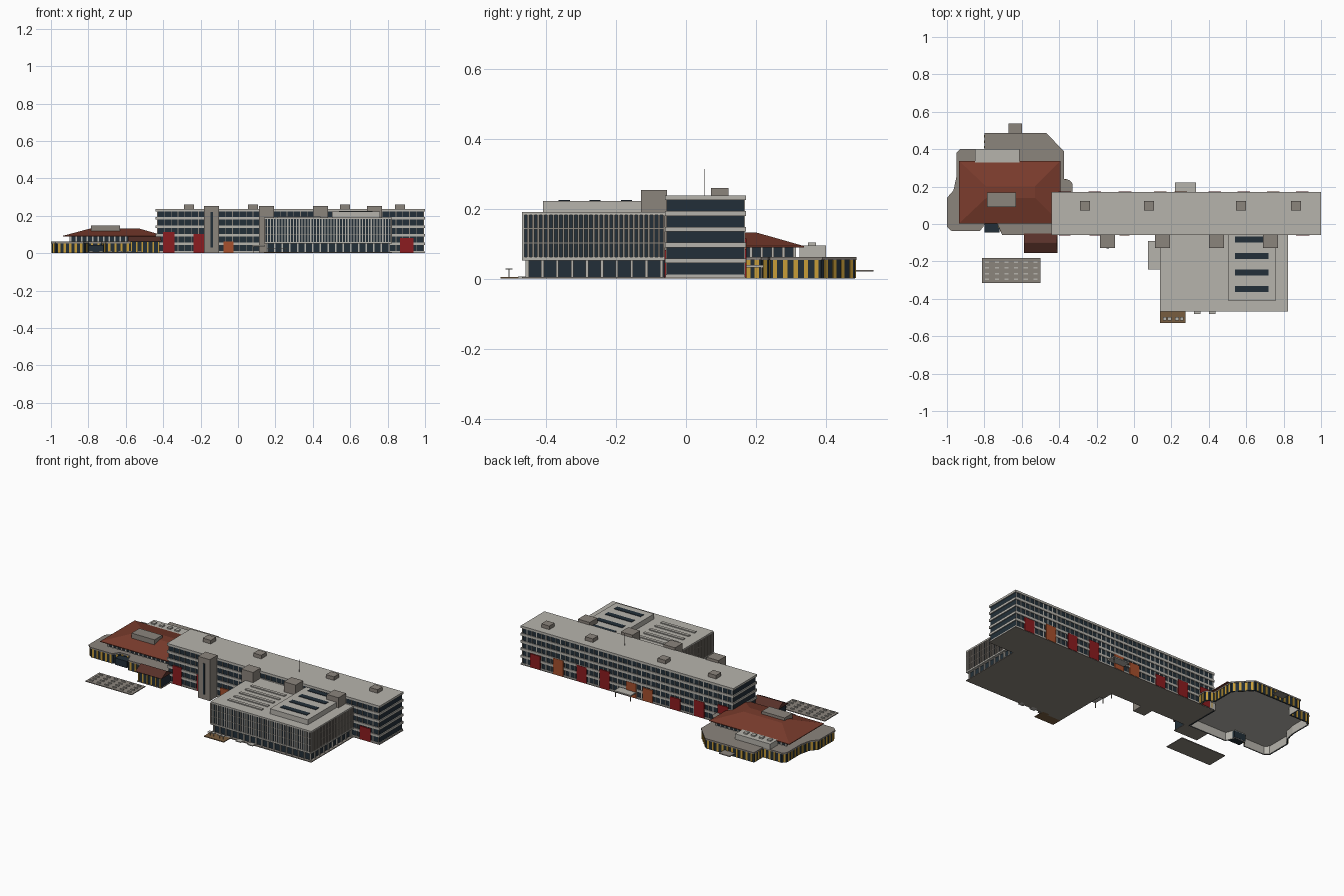
import bpy, bmesh, math
from mathutils import Matrix, Vector


def material(name, rgb):
    m = bpy.data.materials.new(name)
    m.diffuse_color = (*rgb, 1)
    return m


LIGHT = material("light concrete", (0.47, 0.455, 0.415))
GREY = material("warm grey", (0.26, 0.232, 0.202))
GLASS = material("dark glass", (0.016, 0.028, 0.040))
TILE = material("roof tile", (0.195, 0.045, 0.026))
YELLOW = material("yellow frame", (0.58, 0.34, 0.04))
RED = material("red panel", (0.26, 0.012, 0.014))
ORANGE = material("orange panel", (0.38, 0.08, 0.026))
DECK = material("timber deck", (0.19, 0.11, 0.05))
BROWN = material("dark brown roof", (0.095, 0.03, 0.022))


def finish(name, bm, mat):
    bmesh.ops.recalc_face_normals(bm, faces=bm.faces)
    me = bpy.data.meshes.new(name)
    bm.to_mesh(me)
    bm.free()
    me.materials.append(mat)
    ob = bpy.data.objects.new(name, me)
    bpy.context.collection.objects.link(ob)
    return ob


def add_box(bm, x0, x1, y0, y1, z0, z1, turn=0.0):
    m = (Matrix.Translation(((x0 + x1) / 2, (y0 + y1) / 2, (z0 + z1) / 2))
         @ Matrix.Rotation(turn, 4, 'Z') @ Matrix.Diagonal((x1 - x0, y1 - y0, z1 - z0, 1)))
    bmesh.ops.create_cube(bm, size=1, matrix=m)


def boxes(name, mat, items):
    bm = bmesh.new()
    for it in items:
        add_box(bm, *it)
    return finish(name, bm, mat)


def prism(name, mat, pts, z0, z1):
    bm = bmesh.new()
    f = bm.faces.new([bm.verts.new((x, y, z0)) for x, y in pts])
    r = bmesh.ops.extrude_face_region(bm, geom=[f])
    for v in r["geom"]:
        if isinstance(v, bmesh.types.BMVert):
            v.co.z = z1
    return finish(name, bm, mat)


def wall_strips(name, mat, pts, z0, z1, thick, width=None, pitch=0.032):
    # boxes along every edge of an outline: whole walls, or spaced posts when width is given
    bm = bmesh.new()
    for a, b in zip(pts, pts[1:] + pts[:1]):
        a, b = Vector(a), Vector(b)
        d = b - a
        n = max(1, round(d.length / pitch)) if width else 1
        w = (width or d.length) / 2
        for i in range(n):
            p = a + d * (i + 0.5) / n
            add_box(bm, p.x - w, p.x + w, p.y - thick / 2, p.y + thick / 2, z0, z1, math.atan2(d.y, d.x))
    return finish(name, bm, mat)


def hip(name, mat, base, z0, top, z1):
    # sloped roof between two rectangles (x0, x1, y0, y1)
    bm = bmesh.new()
    v = [bm.verts.new((r[i], r[j], z)) for r, z in ((base, z0), (top, z1))
         for i, j in ((0, 2), (1, 2), (1, 3), (0, 3))]
    for k in range(4):
        n = (k + 1) % 4
        bm.faces.new((v[k], v[n], v[n + 4], v[k + 4]))
    bm.faces.new(v[4:])
    bm.faces.new(v[3::-1])
    return finish(name, bm, mat)


def steps(a, b, pitch):
    n = max(1, round((b - a) / pitch))
    return [a + (b - a) * i / n for i in range(n + 1)]


# --- Long five-storey block ---
boxes("block_glass", GLASS, [(-0.434, 0.994, -0.054, 0.166, 0.003, 0.232)])
boxes("block_floor_bands", LIGHT,
      [(-0.44, 1.0, -0.06, 0.171, z, z + 0.014) for z in (0.044, 0.089, 0.134, 0.179)]
      + [(-0.44, 1.0, -0.06, 0.171, 0.224, 0.237), (-0.437, 0.997, -0.058, 0.169, 0.003, 0.011)])
boxes("block_base", GREY, [(-0.44, 1.0, -0.06, 0.171, 0, 0.004)])
boxes("block_front_columns", GREY, [(x - 0.0018, x + 0.0018, -0.057, -0.052, 0.004, 0.23)
                                    for x in steps(-0.43, 0.99, 0.036)])
boxes("block_back_columns", LIGHT, [(x - 0.0025, x + 0.0025, 0.163, 0.169, 0.004, 0.23)
                                    for x in steps(-0.43, 0.99, 0.032)])
boxes("roof_vents", GREY, [(x - 0.027, x + 0.027, 0.072, 0.122, 0.235, 0.259)
                           for x in (-0.262, 0.08, 0.572, 0.867)])
boxes("mast", GREY, [(0.376, 0.378, 0.051, 0.053, 0.235, 0.313)])

# --- Stair towers on the front ---
boxes("stair_towers", GREY, [(x - 0.04, x + 0.04, -0.128, -0.055, 0, 0.253)
                             for x in (-0.141, 0.152, 0.44, 0.73)])
boxes("tower_slit", GLASS, [(-0.147, -0.135, -0.13, -0.126, 0.03, 0.22)])

# --- Coloured entrance panels ---
boxes("red_panels_front", RED, [(x - w, x + w, -0.062, -0.055, 0.002, h) for x, w, h in
                                ((-0.37, 0.031, 0.113), (-0.21, 0.027, 0.103), (0.902, 0.037, 0.082))])
boxes("orange_panel_front", ORANGE, [(-0.077, -0.024, -0.062, -0.055, 0.002, 0.062)])
boxes("red_panels_back", RED, [(x - 0.034, x + 0.034, 0.165, 0.173, 0.002, h) for x, h in
                               ((0.90, 0.085), (0.587, 0.10), (0.432, 0.115), (-0.048, 0.075),
                                (-0.21, 0.10), (-0.37, 0.113))])
boxes("orange_panels_back", ORANGE, [(x - 0.034, x + 0.034, 0.165, 0.173, 0.002, h) for x, h in
                                     ((0.745, 0.10), (0.25, 0.09), (0.14, 0.08))])

# --- Back entrance canopy ---
boxes("back_canopy", LIGHT, [(0.218, 0.332, 0.165, 0.222, 0.032, 0.039)])
boxes("back_canopy_posts", GREY, [(x, x + 0.004, 0.214, 0.218, 0, 0.033) for x in (0.222, 0.324)])

# --- Square annex: glazed ground floor, finned upper floors ---
AX0, AX1, AY0, AY1 = 0.14, 0.823, -0.468, -0.06
boxes("annex_base", GREY, [(AX0, AX1, AY0, AY1, 0, 0.005)])
boxes("annex_ground_glass", GLASS, [(AX0 + 0.018, AX1 - 0.018, AY0 + 0.018, AY1, 0.004, 0.055)])
cols = [(x - 0.004, x + 0.004, AY0 + 0.01, AY0 + 0.018, 0.004, 0.055)
        for x in steps(AX0 + 0.015, AX1 - 0.015, 0.041)]
cols += [(x - 0.004, x + 0.004, y - 0.004, y + 0.004, 0.004, 0.055)
         for y in steps(AY0 + 0.015, AY1 - 0.01, 0.041) for x in (AX0 + 0.014, AX1 - 0.014)]
boxes("annex_ground_columns", LIGHT, cols)
boxes("annex_upper_glass", GLASS, [(AX0 + 0.006, AX1 - 0.006, AY0 + 0.006, AY1, 0.055, 0.184)])
boxes("annex_edges", LIGHT, [(AX0, AX1, AY0, AY1, 0.052, 0.061), (AX0, AX1, AY0, AY1, 0.182, 0.191)])
boxes("annex_rails", GREY, [(AX0 + 0.003, AX1 - 0.003, AY0 + 0.003, AY1, z, z + 0.003)
                            for z in (0.1, 0.142)])
boxes("annex_front_fins", LIGHT, [(x - 0.003, x + 0.003, AY0, AY0 + 0.007, 0.058, 0.184)
                                  for x in steps(AX0 + 0.003, AX1 - 0.003, 0.0155)])
boxes("annex_side_fins", GREY, [(x - 0.0035, x + 0.0035, y - 0.0033, y + 0.0033, 0.058, 0.184)
                                for y in steps(AY0 + 0.003, AY1 - 0.003, 0.0145)
                                for x in (AX0 + 0.0035, AX1 - 0.0035)])
boxes("annex_roof_hall", LIGHT, [(0.502, 0.758, -0.408, AY1, 0.188, 0.222)])
boxes("roof_hall_skylights", GLASS, [(0.54, 0.72, y - 0.016, y + 0.016, 0.22, 0.225)
                                     for y in (-0.083, -0.17, -0.26, -0.348)])
boxes("annex_roof_ribs", LIGHT, [(0.21, 0.44, y - 0.009, y + 0.009, 0.19, 0.197)
                                 for y in (-0.17, -0.225, -0.28, -0.335, -0.39)])

# --- Side canopy and timber terrace by the annex ---
boxes("side_canopy", LIGHT, [(0.075, 0.145, -0.243, -0.09, 0.036, 0.043)])
boxes("side_canopy_posts", GREY, [(0.08, 0.084, y, y + 0.004, 0, 0.037) for y in (-0.238, -0.17, -0.1)])
boxes("terrace", DECK, [(0.14, 0.275, -0.53, -0.455, 0, 0.005)])
boxes("terrace_tables", LIGHT,
      [b for x in (0.165, 0.19, 0.23, 0.255) for b in
       ((x - 0.001, x + 0.001, -0.507, -0.505, 0.004, 0.027),
        (x - 0.01, x + 0.01, -0.516, -0.496, 0.026, 0.029))])
boxes("front_steps", LIGHT, [(x, x + 0.035, -0.48, -0.45, 0, 0.006) for x in (0.32, 0.40)])

# --- Low pavilion: open shell with irregular outline ---
outline = [(-0.80, 0.487), (-0.47, 0.487), (-0.375, 0.39), (-0.375, 0.24), (-0.345, 0.235), (-0.328, 0.215),
           (-0.328, 0.165), (-0.44, 0.165), (-0.44, -0.058), (-0.705, -0.058), (-0.73, 0.0), (-0.80, 0.0),
           (-0.825, -0.038), (-0.975, -0.038), (-1.0, -0.015), (-1.0, 0.14), (-0.965, 0.18), (-0.95, 0.25),
           (-0.95, 0.38), (-0.93, 0.40), (-0.80, 0.40)]
mid = Vector((-0.66, 0.2))


def inset(s):
    return [tuple(mid + (Vector(p) - mid) * s) for p in outline]


wall_strips("pavilion_lining", LIGHT, inset(0.965), 0.0, 0.054, 0.003)
wall_strips("pavilion_glass", GLASS, inset(0.98), 0.0, 0.054, 0.004)
wall_strips("pavilion_mullions", YELLOW, inset(0.986), 0.002, 0.053, 0.006, width=0.012)
prism("pavilion_ceiling", LIGHT, inset(0.97), 0.05, 0.056)
prism("pavilion_roof", GREY, outline, 0.053, 0.062)
boxes("lean_to_glass", GLASS, [(-0.80, -0.72, -0.045, 0.01, 0.004, 0.045)])
boxes("pavilion_back_canopy", GREY, [(-0.672, -0.598, 0.475, 0.536, 0.02, 0.025)])

# --- Raised hall with hipped tile roof ---
boxes("hall_clerestory", GLASS, [(-0.895, -0.425, 0.03, 0.31, 0.06, 0.092)])
posts = [(x - 0.004, x + 0.004, y - 0.003, y + 0.003, 0.06, 0.091)
         for x in steps(-0.895, -0.425, 0.03) for y in (0.028, 0.312)]
posts += [(x - 0.003, x + 0.003, y - 0.004, y + 0.004, 0.06, 0.091)
          for y in steps(0.03, 0.31, 0.03) for x in (-0.897, -0.423)]
boxes("hall_posts", LIGHT, posts)
boxes("hall_eaves", TILE, [(-0.935, -0.393, 0.003, 0.337, 0.089, 0.093)])
hip("hall_roof", TILE, (-0.935, -0.393, 0.003, 0.337), 0.093, (-0.79, -0.53, 0.14, 0.2), 0.132)
boxes("hall_roof_lantern", GREY, [(-0.785, -0.63, 0.092, 0.168, 0.105, 0.149)])
boxes("plant_room", LIGHT, [(-0.85, -0.613, 0.325, 0.40, 0.06, 0.095)])
boxes("plant_vents", LIGHT, [(x - 0.012, x + 0.012, 0.348, 0.372, 0.094, 0.103)
                             for x in (-0.82, -0.765, -0.712, -0.66)])

# --- Gabled front porch ---
boxes("porch_base", GREY, [(-0.58, -0.415, -0.15, -0.055, 0, 0.004)])
boxes("porch_walls", GLASS, [(-0.575, -0.42, -0.145, -0.055, 0.003, 0.064)])
boxes("porch_frames", YELLOW, [(x - 0.004, x + 0.004, -0.148, -0.144, 0.004, 0.06)
                               for x in steps(-0.57, -0.425, 0.029)])
hip("porch_roof", BROWN, (-0.588, -0.41, -0.155, -0.05), 0.062, (-0.587, -0.411, -0.101, -0.099), 0.09)

# --- Paved forecourt with benches ---
boxes("forecourt", GREY, [(-0.812, -0.5, -0.315, -0.182, 0, 0.005)])
boxes("forecourt_benches", LIGHT, [(x - 0.011, x + 0.011, y - 0.004, y + 0.004, 0.004, 0.011)
                                   for x in steps(-0.785, -0.527, 0.052)
                                   for y in (-0.205, -0.235, -0.265, -0.295)])
